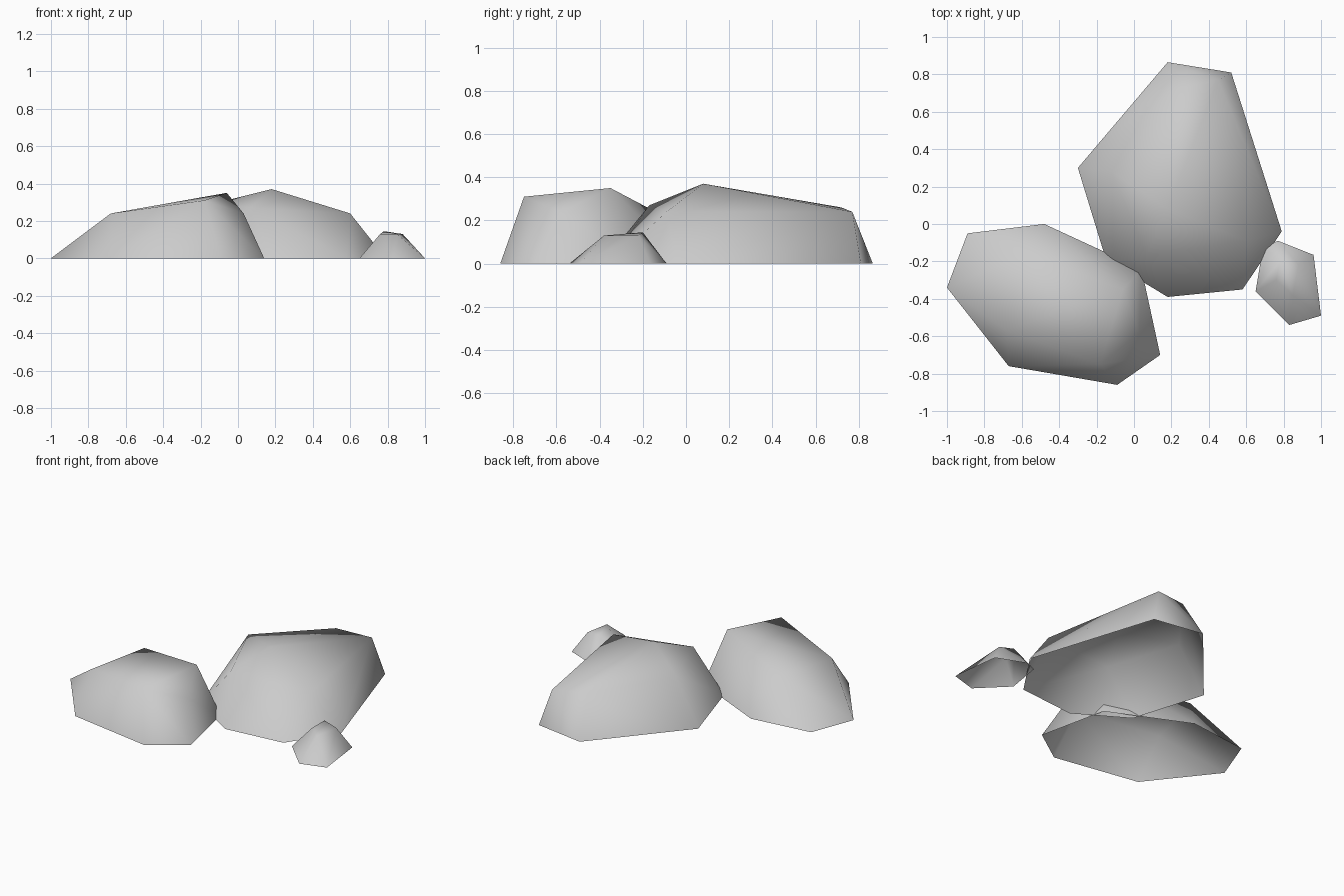
import bpy, bmesh, math

cube = bpy.data.objects.get("Cube")
if cube:
    bpy.data.objects.remove(cube, do_unlink=True)

stone = bpy.data.materials.new("stone_grey")
stone.use_nodes = True
colour = (0.6, 0.6, 0.6, 1)
stone.diffuse_color = colour
stone.node_tree.nodes["Principled BSDF"].inputs["Base Color"].default_value = colour


def rock(name, base, crown):
    """Hull over a ground outline and a few crown points, left open below."""
    bm = bmesh.new()
    for x, y in base:
        bm.verts.new((x, y, 0))
    for point in crown:
        bm.verts.new(point)
    bmesh.ops.convex_hull(bm, input=bm.verts)
    bmesh.ops.recalc_face_normals(bm, faces=bm.faces)
    under = [f for f in bm.faces if all(v.co.z < 0.001 for v in f.verts)]
    bmesh.ops.delete(bm, geom=under, context="FACES")
    mesh = bpy.data.meshes.new(name)
    bm.to_mesh(mesh)
    bm.free()
    mesh.materials.append(stone)
    obj = bpy.data.objects.new(name, mesh)
    bpy.context.collection.objects.link(obj)
    bpy.ops.object.select_all(action="DESELECT")
    obj.select_set(True)
    bpy.context.view_layer.objects.active = obj
    bpy.ops.object.shade_smooth()


# Large boulder at the back
rock("large_rock",
     [(0.18, -0.39), (0.58, -0.35), (0.79, -0.04), (0.52, 0.81),
      (0.18, 0.865), (-0.30, 0.30), (-0.15, -0.19)],
     [(0.18, 0.08, 0.37), (0.22, 0.72, 0.26), (0.45, 0.77, 0.24),
      (0.60, -0.09, 0.24), (0.065, -0.17, 0.27), (-0.12, 0.28, 0.295)])

# Medium boulder at the front
rock("medium_rock",
     [(-1.0, -0.34), (-0.67, -0.76), (-0.09, -0.86), (0.14, -0.70),
      (0.04, -0.24), (-0.48, 0.0), (-0.89, -0.05)],
     [(-0.06, -0.35, 0.35), (-0.18, -0.75, 0.31), (-0.58, -0.16, 0.25),
      (-0.68, -0.57, 0.24), (0.03, -0.58, 0.24)])

# Small stone at the side
rock("small_rock",
     [(1.0, -0.49), (0.83, -0.54), (0.65, -0.36), (0.69, -0.12),
      (0.77, -0.09), (0.96, -0.165)],
     [(0.78, -0.20, 0.145), (0.88, -0.22, 0.13), (0.85, -0.38, 0.13),
      (0.76, -0.30, 0.13)])
